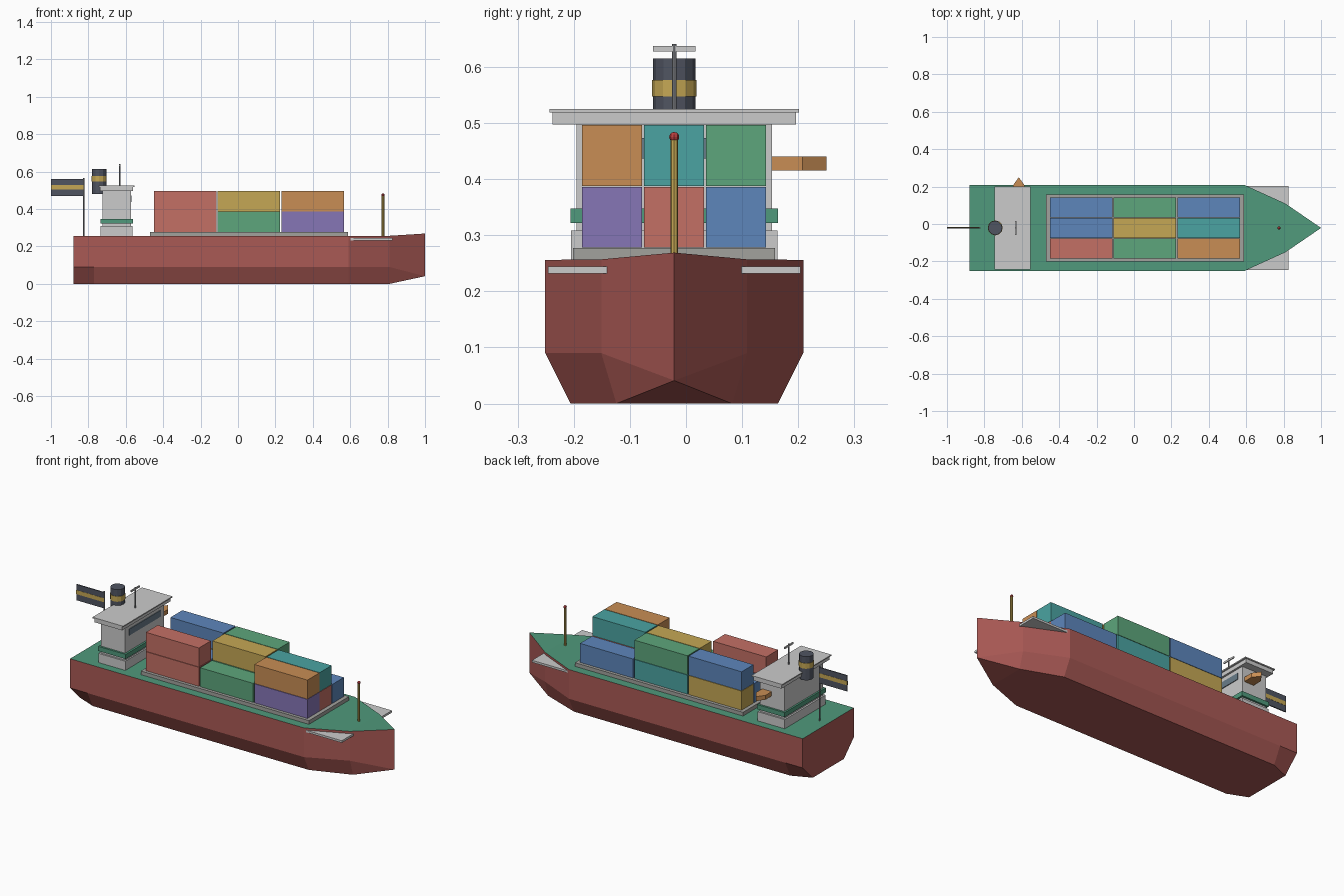
import bpy, bmesh
from math import pi

if "Cube" in bpy.data.objects:
    bpy.data.objects.remove(bpy.data.objects["Cube"])

CY = -0.021  # ship centreline
mats = {}
COLORS = dict(hull=(0.40, 0.10, 0.09), deck=(0.08, 0.32, 0.20), red=(0.55, 0.16, 0.13),
              green=(0.11, 0.38, 0.20), blue=(0.11, 0.24, 0.50), yellow=(0.56, 0.39, 0.09),
              teal=(0.07, 0.37, 0.36), orange=(0.58, 0.27, 0.09), purple=(0.24, 0.18, 0.47),
              dark=(0.08, 0.09, 0.12), glass=(0.14, 0.20, 0.25), lamp=(0.5, 0.05, 0.05),
              steel=(0.25, 0.26, 0.28), hatch=(0.36, 0.36, 0.34))


def mat(name):
    if name not in mats:
        mats[name] = bpy.data.materials.new(name)
        mats[name].diffuse_color = (*COLORS[name], 1)
    return mats[name]


def add_obj(name, bm, *colors):
    bmesh.ops.recalc_face_normals(bm, faces=bm.faces)
    me = bpy.data.meshes.new(name)
    bm.to_mesh(me)
    bm.free()
    for c in colors:
        me.materials.append(mat(c))
    ob = bpy.data.objects.new(name, me)
    bpy.context.collection.objects.link(ob)
    return ob


def box(name, x, y, z, *colors):
    bm = bmesh.new()
    bmesh.ops.create_cube(bm, size=1)
    for v in bm.verts:
        for i, (a, b) in enumerate((x, y, z)):
            v.co[i] = a if v.co[i] < 0 else b
    return add_obj(name, bm, *colors)


def mid_box(name, x, half, z, *colors):
    return box(name, x, (CY - half, CY + half), z, *colors)


def tube(name, x, z, r, sides, color):
    bm = bmesh.new()
    bmesh.ops.create_cone(bm, cap_ends=True, segments=sides, radius1=r, radius2=r, depth=z[1] - z[0])
    bmesh.ops.translate(bm, verts=bm.verts, vec=(x, CY, sum(z) / 2))
    return add_obj(name, bm, color)


# Hull: stations of (x, deck half width, bottom half width, deck height), lofted to the stem
bm = bmesh.new()
rings = []
for x, w, b, h in [(-0.88, 0.23, 0.14, 0.256), (-0.77, 0.23, 0.185, 0.256),
                   (0.59, 0.23, 0.185, 0.256), (0.81, 0.13, 0.103, 0.257)]:
    half = [(w, h), (w, 0.09), (b, 0)]
    pts = half + [(-y, z) for y, z in reversed(half)]
    rings.append([bm.verts.new((x, CY + y, z)) for y, z in pts])
top, foot = bm.verts.new((1, CY, 0.269)), bm.verts.new((1, CY, 0.041))
bm.faces.new(rings[0])
for a, b in zip(rings, rings[1:]):
    for i in range(6):
        j = (i + 1) % 6
        f = bm.faces.new((a[i], a[j], b[j], b[i]))
        f.material_index = int(i == 5)
r = rings[-1]
for i in (0, 3):
    s = r[i:i + 3] if i == 0 else r[:2:-1]
    bm.faces.new((s[0], s[1], foot, top))
    bm.faces.new((s[1], s[2], foot))
bm.faces.new((r[2], r[3], foot))
bm.faces.new((r[5], r[0], top)).material_index = 1
add_obj("hull", bm, "hull", "deck")

# Bow platform and hatch base
mid_box("bow_platform", (0.55, 0.825), 0.225, (0.232, 0.244))
mid_box("hatch_base", (-0.47, 0.587), 0.18, (0.25, 0.277), "hatch")

# Containers: stacks listed bottom to top, stern to bow, for each row
stacks = [[("red", "red"), ("green",), ("purple", "orange")],
          [("blue",), ("green", "yellow"), ("red", "teal")],
          [("yellow", "blue"), ("teal", "green"), ("blue",)]]
for row, line in enumerate(stacks):
    for col, stack in enumerate(line):
        for lev, c in enumerate(stack):
            x, y, z = -0.45 + 0.341 * col, -0.185 + 0.1105 * row, 0.278 + 0.11 * lev
            box(f"container_{row}_{col}_{lev}", (x, x + 0.334), (y, y + 0.107), (z, z + 0.108), c)

# Bridge house
mid_box("house_base", (-0.735, -0.565), 0.184, (0.25, 0.308))
mid_box("house", (-0.725, -0.573), 0.174, (0.30, 0.498))
mid_box("house_band", (-0.735, -0.562), 0.185, (0.322, 0.348), "deck")
mid_box("bridge_window", (-0.58, -0.569), 0.14, (0.437, 0.473), "glass")
mid_box("bridge_deck", (-0.737, -0.562), 0.217, (0.497, 0.52))
mid_box("bridge_roof", (-0.745, -0.553), 0.222, (0.519, 0.525))

# Funnel, radar mast
tube("funnel", -0.742, (0.48, 0.615), 0.038, 12, "dark")
tube("funnel_band", -0.742, (0.547, 0.577), 0.04, 12, "yellow")
tube("radar_mast", -0.632, (0.52, 0.641), 0.004, 8, "steel")
mid_box("radar_bar", (-0.635, -0.629), 0.038, (0.627, 0.637))

# Lifeboat pointing outward from the house side
bm = bmesh.new()
outline = [(-0.646, 0.14), (-0.586, 0.14), (-0.586, 0.208), (-0.616, 0.25), (-0.646, 0.208)]
f = bm.faces.new([bm.verts.new((x, y, 0.415)) for x, y in outline])
ext = bmesh.ops.extrude_face_region(bm, geom=[f])["geom"]
bmesh.ops.translate(bm, verts=[g for g in ext if isinstance(g, bmesh.types.BMVert)], vec=(0, 0, 0.025))
add_obj("lifeboat", bm, "orange")

# Stern flag with plain stripe
tube("flag_pole", -0.825, (0.25, 0.567), 0.004, 8, "steel")
mid_box("flag", (-1.0, -0.825), 0.003, (0.47, 0.56), "dark")
mid_box("flag_stripe", (-1.0, -0.825), 0.004, (0.505, 0.528), "yellow")

# Bow mast with lamp
tube("bow_mast", 0.775, (0.25, 0.472), 0.007, 8, "yellow")
bm = bmesh.new()
bmesh.ops.create_uvsphere(bm, u_segments=8, v_segments=6, radius=0.009)
bmesh.ops.translate(bm, verts=bm.verts, vec=(0.775, CY, 0.475))
add_obj("bow_lamp", bm, "lamp")

for m in bpy.data.materials:
    if m.users and not m.is_grease_pencil:
        m.use_nodes = True
        m.node_tree.nodes["Principled BSDF"].inputs["Base Color"].default_value = m.diffuse_color
